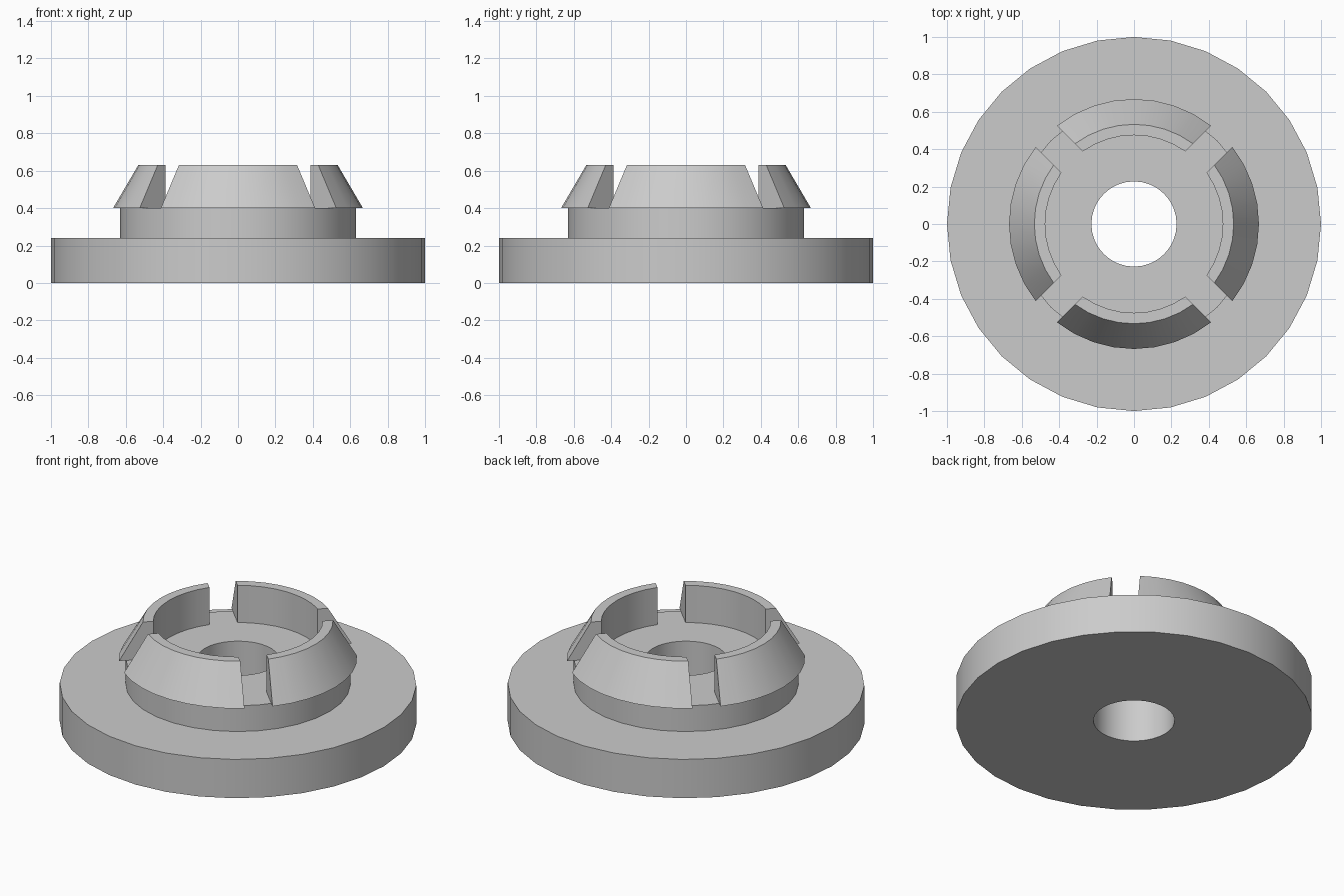
import bpy, bmesh
from math import asin, cos, sin, pi, radians

cube = bpy.data.objects.get("Cube")
if cube:
    bpy.data.objects.remove(cube, do_unlink=True)

GREY = (0.6, 0.6, 0.6, 1.0)
grey = bpy.data.materials.new("light_grey_plastic")
grey.use_nodes = True
grey.diffuse_color = GREY
grey.node_tree.nodes["Principled BSDF"].inputs["Base Color"].default_value = GREY

SIDES = 32
SLOT_HALF = 0.08   # half the width of the parallel slots between clips
COLLAR_TOP, CLIP_TOP = 0.40, 0.63


def sweep(name, profile, steps, angle_at, closed):
    """Sweep an (r, z) profile around z; angle_at(radius, step) gives the angle."""
    bm = bmesh.new()
    rings = []
    for i in range(steps if closed else steps + 1):
        ring = []
        for r, z in profile:
            a = angle_at(r, i)
            ring.append(bm.verts.new((r * cos(a), r * sin(a), z)))
        rings.append(ring)
    n = len(profile)
    for i in range(steps):
        a, b = rings[i], rings[(i + 1) % len(rings)]
        for j in range(n):
            k = (j + 1) % n
            bm.faces.new((a[j], b[j], b[k], a[k]))
    if not closed:
        bm.faces.new(rings[0])
        bm.faces.new(rings[-1][::-1])
    bmesh.ops.recalc_face_normals(bm, faces=bm.faces[:])
    mesh = bpy.data.meshes.new(name)
    bm.to_mesh(mesh)
    bm.free()
    mesh.materials.append(grey)
    obj = bpy.data.objects.new(name, mesh)
    bpy.context.collection.objects.link(obj)
    bpy.ops.object.select_all(action="DESELECT")
    obj.select_set(True)
    bpy.context.view_layer.objects.active = obj
    bpy.ops.object.shade_smooth_by_angle(angle=radians(30))
    return obj


# Flange with raised collar and centre bore
body = [(0.228, 0), (1, 0), (1, 0.24), (0.63, 0.24),
        (0.63, COLLAR_TOP), (0.228, COLLAR_TOP)]
sweep("flange_and_collar", body, SIDES, lambda r, i: 2 * pi * i / SIDES, True)

# Four tapered snap clips, separated by diagonal slots
clip = [(0.475, COLLAR_TOP), (0.668, COLLAR_TOP),
        (0.533, CLIP_TOP), (0.475, CLIP_TOP)]
STEPS = 8
for q, side in enumerate(("left", "back", "right", "front")):
    def clip_angle(r, i, middle=q * pi / 2):
        half = pi / 4 - asin(SLOT_HALF / r)
        return middle + half * (2 * i / STEPS - 1)
    sweep(side + "_clip", clip, STEPS, clip_angle, False)
